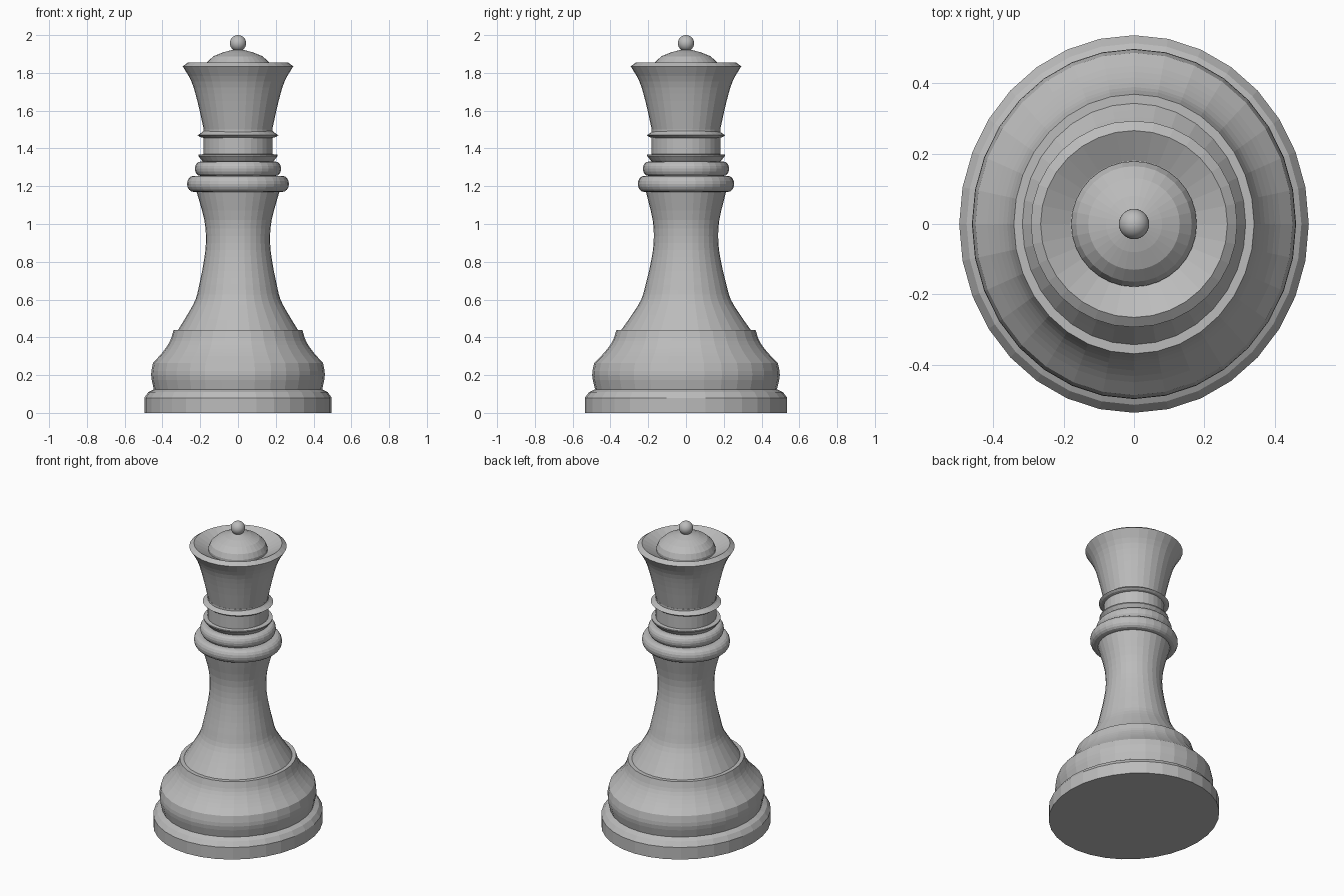
import bpy
import bmesh
from math import cos, sin, pi
from mathutils import Vector

SIDES = 32

default_cube = bpy.data.objects.get("Cube")
if default_cube:
    bpy.data.objects.remove(default_cube, do_unlink=True)

grey = bpy.data.materials.new("plain grey")
grey.use_nodes = True
colour = (0.5, 0.5, 0.5, 1)
grey.diffuse_color = colour
grey.node_tree.nodes["Principled BSDF"].inputs["Base Color"].default_value = colour


def smooth_profile(points, steps=3):
    """Catmull-Rom curve through (radius, height) points."""
    pts = [Vector(p) for p in points]
    pts = [2 * pts[0] - pts[1]] + pts + [2 * pts[-1] - pts[-2]]
    result = []
    for a, b, c, d in zip(pts, pts[1:], pts[2:], pts[3:]):
        for i in range(steps):
            t = i / steps
            result.append(0.5 * (2 * b + (c - a) * t
                                 + (2 * a - 5 * b + 4 * c - d) * t ** 2
                                 + (3 * b - a - 3 * c + d) * t ** 3))
    return [tuple(p) for p in result + [pts[-2]]]


def bulge(inner, outer, low, high, steps=8):
    """Half-round moulding profile."""
    middle, half = (low + high) / 2, (high - low) / 2
    angles = [pi * i / steps for i in range(steps + 1)]
    return [(inner + (outer - inner) * sin(a), middle - half * cos(a)) for a in angles]


def turned(name, profile, low_depth=1, high_depth=None):
    """Turn a profile around z; depth is the y to x ratio at each end."""
    if high_depth is None:
        high_depth = low_depth
    bottom, top = profile[0][1], profile[-1][1]
    bm = bmesh.new()
    rings = []
    for radius, height in profile:
        t = (height - bottom) / (top - bottom)
        depth = low_depth + (high_depth - low_depth) * t
        rings.append([bm.verts.new((radius * cos(2 * pi * i / SIDES),
                                    radius * depth * sin(2 * pi * i / SIDES), height))
                      for i in range(SIDES)])
    for lower, upper in zip(rings, rings[1:]):
        for i in range(SIDES):
            j = (i + 1) % SIDES
            bm.faces.new((lower[i], lower[j], upper[j], upper[i]))
    bm.faces.new(rings[0][::-1])
    bm.faces.new(rings[-1])
    mesh = bpy.data.meshes.new(name)
    bm.to_mesh(mesh)
    bm.free()
    mesh.materials.append(grey)
    obj = bpy.data.objects.new(name, mesh)
    bpy.context.collection.objects.link(obj)
    return obj


# Stepped base, slightly deeper than wide
BASE_DEPTH = 1.08
turned("foot", [(.496, 0), (.496, .08), (.475, .11), (.445, .125)], BASE_DEPTH)
drum = smooth_profile([(.445, .12), (.46, .2), (.45, .265)])
shoulder = smooth_profile([(.45, .265), (.4, .32), (.36, .38), (.341, .44)])
turned("base_drum", drum + shoulder[1:], BASE_DEPTH)

# Waisted stem
turned("stem", smooth_profile([(.317, .44), (.268, .52), (.225, .6), (.205, .68),
                               (.183, .79), (.17, .9), (.178, 1.02), (.222, 1.18)]),
       BASE_DEPTH, .965)

# Collar and neck mouldings
turned("collar", bulge(.235, .27, 1.17, 1.255), .945)
turned("upper_collar", bulge(.2, .228, 1.255, 1.33))
turned("neck_flare", [(.185, 1.33), (.19, 1.335), (.21, 1.36), (.21, 1.367), (.18, 1.37)], .98)
turned("neck", [(.182, 1.36), (.182, 1.5)])
turned("neck_ring", [(.18, 1.455), (.2, 1.46), (.214, 1.47), (.19, 1.485), (.18, 1.495)], .97)

# Flared crown with a hollow top
cup = smooth_profile([(.18, 1.495), (.215, 1.65), (.247, 1.755), (.293, 1.835)])
turned("crown", cup + [(.265, 1.855), (.18, 1.81)])
turned("crown_dome", [(.178, 1.8), (.178, 1.825), (.164, 1.857), (.13, 1.888),
                      (.08, 1.908), (.03, 1.922)])

# Ball finial
bpy.ops.mesh.primitive_uv_sphere_add(segments=SIDES, ring_count=16, radius=.043,
                                     location=(0, 0, 1.957))
finial = bpy.context.object
finial.name = "finial"
finial.data.materials.append(grey)
bpy.ops.object.shade_smooth()
